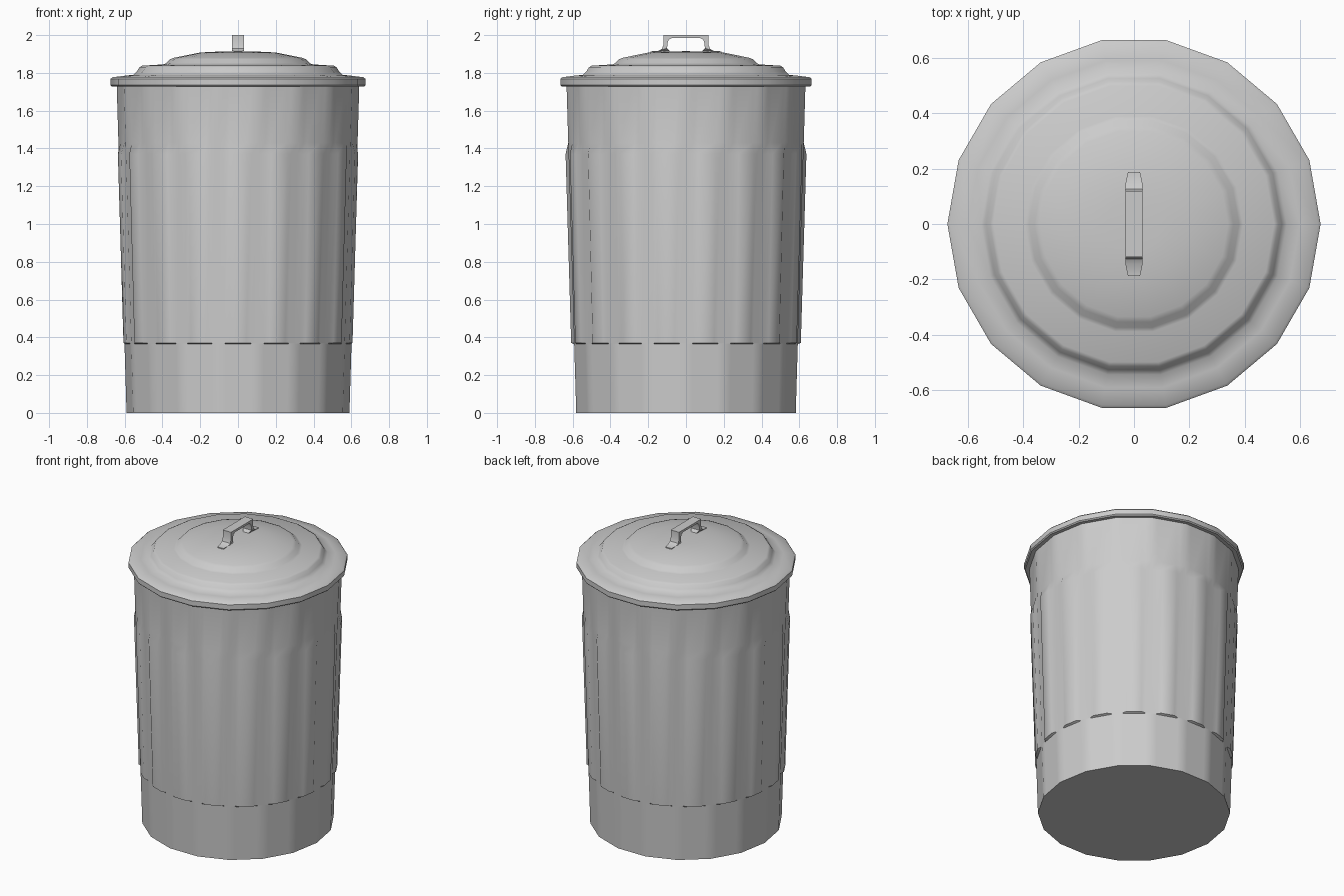
import bpy, bmesh, math
from mathutils import Vector

if "Cube" in bpy.data.objects:
    bpy.data.objects.remove(bpy.data.objects["Cube"])

N = 18  # sides of the can and lid


def finish(name, bm, angle=40):
    bmesh.ops.recalc_face_normals(bm, faces=bm.faces)
    me = bpy.data.meshes.new(name)
    bm.to_mesh(me)
    bm.free()
    ob = bpy.data.objects.new(name, me)
    bpy.context.collection.objects.link(ob)
    bpy.ops.object.select_all(action='DESELECT')
    ob.select_set(True)
    bpy.context.view_layer.objects.active = ob
    bpy.ops.object.shade_smooth_by_angle(angle=math.radians(angle))
    return ob


def skin(bm, rings):
    for lo, hi in zip(rings, rings[1:]):
        n = len(lo)
        for i in range(n):
            j = (i + 1) % n
            bm.faces.new((lo[i], lo[j], hi[j], hi[i]))


def corner(r, i, z):
    a = math.tau * i / N
    return Vector((r * math.cos(a), r * math.sin(a), z))


# Tapered body with one raised rib on each side
def body_ring(bm, z, rib):
    r = 0.59 + 0.052 * z / 1.73
    ring = []
    for i in range(N):
        a, b = corner(r, i, z), corner(r, i + 1, z)
        out = Vector((a.x + b.x, a.y + b.y, 0)).normalized()
        for t, k in ((0, 0), (0.17, 0), (0.29, 1), (0.71, 1), (0.83, 0)):
            ring.append(bm.verts.new(a.lerp(b, t) + out * rib * k))
    return ring


bm = bmesh.new()
rings = [body_ring(bm, z, d) for z, d in
         ((0, 0), (0.365, 0), (0.37, 0.016), (1.37, 0.016), (1.43, 0), (1.76, 0))]
skin(bm, rings)
bm.faces.new(rings[0])
finish("can_body", bm)

# Stepped, domed lid with a turned-down rim
profile = [(0.635, 1.765), (0.64, 1.73), (0.668, 1.728), (0.675, 1.735), (0.675, 1.768),
           (0.665, 1.777), (0.60, 1.785), (0.553, 1.79), (0.535, 1.808),
           (0.522, 1.83), (0.507, 1.838), (0.395, 1.845), (0.38, 1.852),
           (0.36, 1.872), (0.34, 1.88), (0.20, 1.908), (0.10, 1.913)]
bm = bmesh.new()
rings = [[bm.verts.new(corner(r, i, z)) for i in range(N)] for r, z in profile]
skin(bm, rings)
tip = bm.verts.new((0, 0, 1.915))
for i in range(N):
    bm.faces.new((rings[-1][i], rings[-1][(i + 1) % N], tip))
finish("lid", bm)

# Lid handle: side profile mirrored across y, extruded along x
outer = [(0.188, 1.905), (0.188, 1.914), (0.145, 1.917), (0.127, 1.928), (0.119, 1.95), (0.119, 2.0)]
inner = [(0.075, 1.985), (0.092, 1.975), (0.098, 1.955), (0.10, 1.93), (0.085, 1.915), (0.08, 1.905)]
half = outer + inner[::-1]
bm = bmesh.new()
path_o = outer + [(-y, z) for y, z in outer[::-1]]
path_i = inner[::-1] + [(-y, z) for y, z in inner]
sections = []
for (yo, zo), (yi, zi) in zip(path_o, path_i):
    w = 0.022 if abs(yo) > 0.18 else 0.031
    sections.append([bm.verts.new(p) for p in
                     ((-w, yo, zo), (w, yo, zo), (w, yi, zi), (-w, yi, zi))])
skin(bm, sections)
bm.faces.new(sections[0])
bm.faces.new(sections[-1])
finish("lid_handle", bm, 35)
